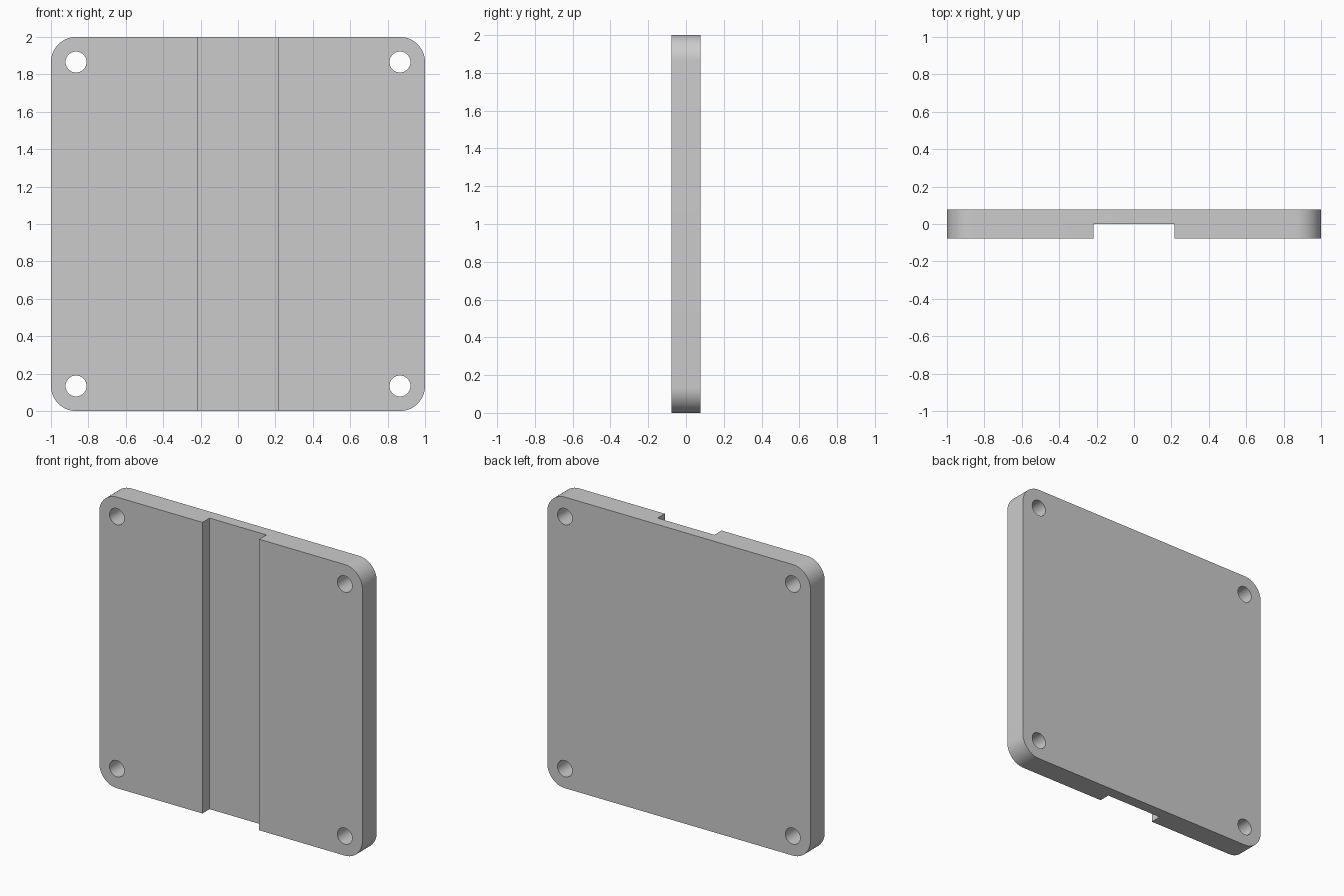
import bpy, bmesh
from math import sin, cos, pi, radians

if "Cube" in bpy.data.objects:
    bpy.data.objects.remove(bpy.data.objects["Cube"])

HALF, DEPTH, R = 1.0, 0.078, 0.134       # half width, half thickness, corner radius
HOLE_R, GROOVE = 0.056, 0.216            # hole radius, groove half width
INSET = HALF - R


def prism(name, points, y0, y1):
    """Extrude an (x, z) outline along y."""
    bm = bmesh.new()
    face = bm.faces.new([bm.verts.new((x, y0, z)) for x, z in points])
    ext = bmesh.ops.extrude_face_region(bm, geom=[face])
    verts = [v for v in ext["geom"] if isinstance(v, bmesh.types.BMVert)]
    bmesh.ops.translate(bm, verts=verts, vec=(0, y1 - y0, 0))
    bmesh.ops.recalc_face_normals(bm, faces=bm.faces)
    mesh = bpy.data.meshes.new(name)
    bm.to_mesh(mesh)
    bm.free()
    obj = bpy.data.objects.new(name, mesh)
    bpy.context.collection.objects.link(obj)
    return obj


def arc(cx, cz, r, start, sweep, n):
    return [(cx + r * cos(start + sweep * i / n), cz + r * sin(start + sweep * i / n))
            for i in range(n + 1)]


def cut(obj, cutter):
    cutter.hide_render = True
    mod = obj.modifiers.new("cut", "BOOLEAN")
    mod.operation, mod.solver, mod.object = "DIFFERENCE", "EXACT", cutter
    bpy.context.view_layer.objects.active = obj
    bpy.ops.object.modifier_apply(modifier=mod.name)
    bpy.data.objects.remove(cutter)


# Rounded square plate standing upright
corners = [(INSET, INSET), (-INSET, INSET), (-INSET, -INSET), (INSET, -INSET)]
outline = []
for i, (x, z) in enumerate(corners):
    outline += arc(x, 1 + z, R, i * pi / 2, pi / 2, 16)
plate = prism("mounting_plate", outline, -DEPTH, DEPTH)

# Vertical groove in the front face, half the thickness deep
cut(plate, prism("groove_cutter", [(-GROOVE, -0.1), (GROOVE, -0.1), (GROOVE, 2.1), (-GROOVE, 2.1)],
                 -0.2, 0.0))

# Screw holes in the four corners
for x, z in corners:
    cut(plate, prism("hole_cutter", arc(x, 1 + z, HOLE_R, 0, 2 * pi, 40)[:-1], -0.2, 0.2))

# Smooth rounded walls, keep sharp edges
bpy.ops.object.select_all(action="DESELECT")
plate.select_set(True)
bpy.context.view_layer.objects.active = plate
bpy.ops.object.shade_smooth_by_angle(angle=radians(30))
